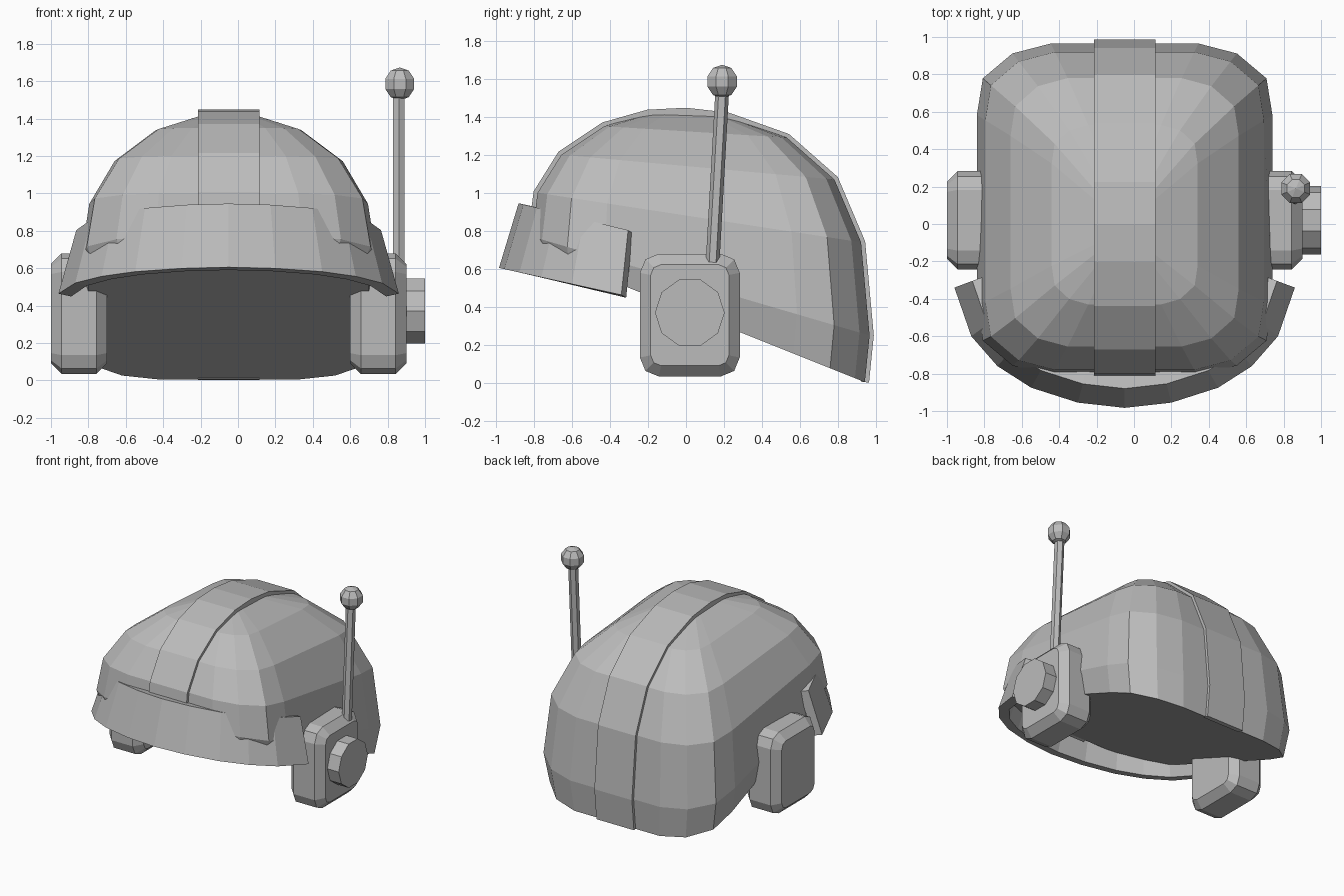
import bpy, bmesh, math
from mathutils import Vector, Matrix

if "Cube" in bpy.data.objects:
    bpy.data.objects.remove(bpy.data.objects["Cube"], do_unlink=True)

CX = -0.05  # symmetry plane of the helmet

grey = bpy.data.materials.new("plain grey")
grey.use_nodes = True
grey.diffuse_color = (0.5, 0.5, 0.5, 1)
grey.node_tree.nodes["Principled BSDF"].inputs["Base Color"].default_value = (0.5, 0.5, 0.5, 1)


def finish(name, bm):
    bmesh.ops.recalc_face_normals(bm, faces=bm.faces)
    mesh = bpy.data.meshes.new(name)
    bm.to_mesh(mesh)
    bm.free()
    mesh.materials.append(grey)
    obj = bpy.data.objects.new(name, mesh)
    bpy.context.collection.objects.link(obj)
    return obj


def loft(name, rings, closed=False):
    """Bridge equal-length point loops; cap the ends or join last to first."""
    bm = bmesh.new()
    loops = [[bm.verts.new(p) for p in r] for r in rings]
    n = len(loops[0])
    pairs = list(zip(loops, loops[1:])) + ([(loops[-1], loops[0])] if closed else [])
    for a, b in pairs:
        for i in range(n):
            j = (i + 1) % n
            bm.faces.new((a[i], a[j], b[j], b[i]))
    if not closed:
        bm.faces.new(loops[0])
        bm.faces.new(loops[-1])
    return finish(name, bm)


# Dome: tilted rounded-rectangle rings (front y, z, back y, z, half width)
levels = [(-0.80, 0.70, 0.94, 0.005, 0.75), (-0.81, 0.77, 0.965, 0.25, 0.79),
          (-0.78, 1.0, 0.92, 0.74, 0.745), (-0.655, 1.2, 0.78, 1.07, 0.61),
          (-0.43, 1.35, 0.53, 1.29, 0.39), (-0.2, 1.415, 0.22, 1.40, 0.16)]
corner = [(1, 0.57), (0.96, 0.79), (0.76, 0.94), (0.5, 1)]
half = corner + [(-x, y) for x, y in reversed(corner)]
plan = half + [(-x, -y) for x, y in half]


def dome_ring(yf, zf, yb, zb, w):
    pts = []
    for u, v in plan:
        t = (v + 1) / 2
        pts.append((CX + u * w, yf + (yb - yf) * t, zf + (zb - zf) * t))
    return pts


loft("helmet_dome", [dome_ring(*lv) for lv in levels])

# Raised central strip following the dome from front to back
spine = [(f[0], f[1]) for f in levels] + [(0, 1.425)] + [(f[2], f[3]) for f in reversed(levels)]
strip = []
for i, (y, z) in enumerate(spine):
    a, b = spine[max(i - 1, 0)], spine[min(i + 1, len(spine) - 1)]
    nrm = Vector((a[1] - b[1], b[0] - a[0])).normalized()
    ring = []
    for x, d in ((-0.165, -0.02), (-0.165, 0.022), (0.165, 0.022), (0.165, -0.02)):
        ring.append((CX + x, y + nrm.x * d, max(z + nrm.y * d, 0)))
    strip.append(ring)
loft("centre_strip", strip)

# Visor: flared curved band around the front
arc = [(0.91, -0.34), (0.82, -0.6), (0.68, -0.76), (0.5, -0.875), (0.25, -0.955), (0, -0.983)]
arc += [(-x, y) for x, y in reversed(arc[:-1])]


def visor_section(x, y):
    drop = (y + 0.983) * 0.22
    ring = []
    for s, z in ((1, 0.605), (0.895, 0.945), (0.825, 0.93), (0.925, 0.59)):
        ring.append((CX + x * s, y * s, z - drop))
    return ring


loft("visor", [visor_section(*p) for p in arc])


# Ear cups: boxes with rounded outline and chamfered rims
def ear_cup(name, x):
    bm = bmesh.new()
    bmesh.ops.create_cube(bm, size=1, matrix=Matrix.Translation((x, 0.02, 0.357))
                          @ Matrix.Diagonal((0.3, 0.525, 0.645, 1)))
    along = [e for e in bm.edges if abs(e.verts[0].co.x - e.verts[1].co.x) > 0.1]
    bmesh.ops.bevel(bm, geom=along, offset=0.1, segments=2, profile=0.5, affect='EDGES')
    rims = [e for e in bm.edges if abs(e.verts[0].co.x - e.verts[1].co.x) < 0.01]
    bmesh.ops.bevel(bm, geom=rims, offset=0.057, segments=1, affect='EDGES')
    finish(name, bm)


ear_cup("left_ear_cup", CX + 0.8)
ear_cup("right_ear_cup", CX - 0.8)


# Round bars: the cup dial and the antenna rod
def bar(name, p, q, radius, sides, spin=0):
    p, q = Vector(p), Vector(q)
    bm = bmesh.new()
    turn = (q - p).to_track_quat('Z', 'Y').to_matrix().to_4x4()
    bmesh.ops.create_cone(bm, cap_ends=True, segments=sides, radius1=radius, radius2=radius,
                          depth=(q - p).length, matrix=Matrix.Translation((p + q) / 2)
                          @ turn @ Matrix.Rotation(spin, 4, 'Z'))
    finish(name, bm)


bar("ear_dial", (0.86, 0.02, 0.37), (1.0, 0.02, 0.37), 0.183, 10, math.pi / 2)
bar("antenna_rod", (0.86, 0.14, 0.635), (0.86, 0.19, 1.53), 0.036, 6)

# Antenna tip
bm = bmesh.new()
bmesh.ops.create_uvsphere(bm, u_segments=8, v_segments=5, radius=0.088,
                          matrix=Matrix.Translation((0.865, 0.19, 1.585))
                          @ Matrix.Rotation(math.pi / 8, 4, 'Z'))
finish("antenna_ball", bm)
